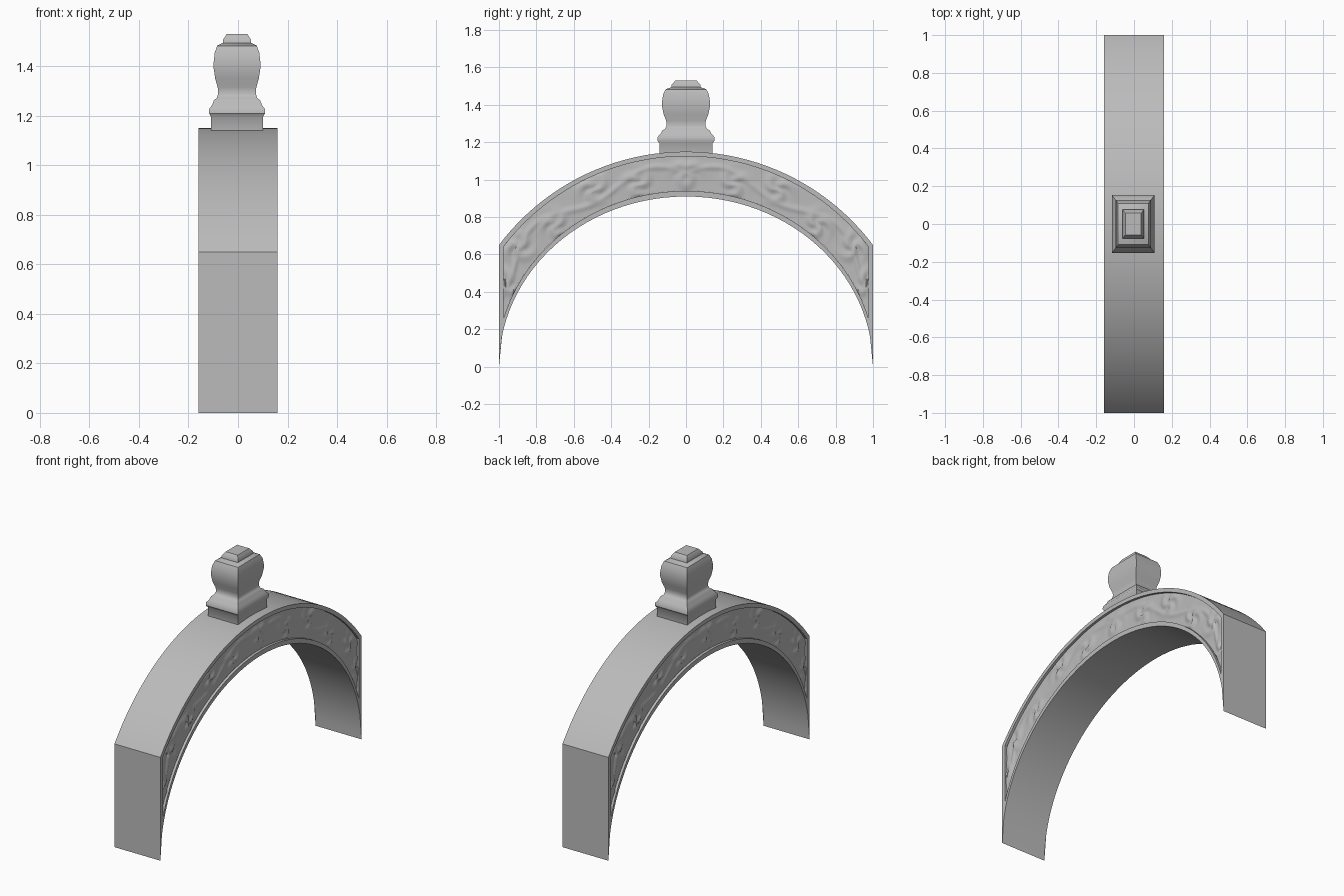
import bpy, bmesh
from math import sin, cos, pi, sqrt, atan2, exp, hypot, radians

cube = bpy.data.objects.get("Cube")
if cube:
    bpy.data.objects.remove(cube, do_unlink=True)

stone = bpy.data.materials.new("grey stone")
stone.use_nodes = True
GREY = (0.5, 0.5, 0.5, 1)
stone.diffuse_color = GREY
stone.node_tree.nodes["Principled BSDF"].inputs["Base Color"].default_value = GREY

HALF = 0.16       # half thickness of the arch
DEPTH = 0.016     # recess of the carved panels
PANEL_Y = 0.975   # half width of the carved panels


def finish(name, bm, angle=35):
    bmesh.ops.recalc_face_normals(bm, faces=bm.faces)
    mesh = bpy.data.meshes.new(name)
    bm.to_mesh(mesh)
    bm.free()
    mesh.materials.append(stone)
    obj = bpy.data.objects.new(name, mesh)
    bpy.context.collection.objects.link(obj)
    bpy.ops.object.select_all(action='DESELECT')
    obj.select_set(True)
    bpy.context.view_layer.objects.active = obj
    bpy.ops.object.shade_smooth_by_angle(angle=radians(angle))
    return obj


def circle_z(y, radius):
    return sqrt(radius * radius - y * y) - 0.1


def ellipse_z(y, a, b):
    return b * sqrt(max(0, 1 - (y / a) ** 2))


def panel_span(y):
    return ellipse_z(y, 1.015, 0.94), circle_z(y, 1.225)


# Arch body with a raised frame around each side recess
def side_section(k, s):
    y, py = k, k * PANEL_Y
    low, high = panel_span(py)
    x, xr = s * HALF, s * (HALF - DEPTH)
    return [(x, y, ellipse_z(y, 1, 0.91)), (x, py, low), (xr, py, low),
            (xr, py, high), (x, py, high), (x, y, circle_z(y, 1.25))]


bm = bmesh.new()
SEGS = 56
columns = []
for i in range(SEGS + 1):
    k = sin(pi * (i / SEGS - 0.5))
    pts = side_section(k, 1) + side_section(k, -1)[::-1]
    columns.append([bm.verts.new(p) for p in pts])
for a, b in zip(columns, columns[1:]):
    for j in range(12):
        if j not in (2, 8):     # the carved panels fill these
            n = (j + 1) % 12
            bm.faces.new((a[j], a[n], b[n], b[j]))
for c in (columns[0], columns[-1]):
    for quad in ((0, 1, 4, 5), (1, 2, 3, 4), (6, 7, 10, 11),
                 (7, 8, 9, 10), (0, 5, 6, 11)):
        bm.faces.new([c[q] for q in quad])
finish("arch_body", bm)


# Shallow scrollwork: a waving stem with curled leaves along it
def relief(y, z):
    s = abs(1.135 * atan2(y, z + 0.1))
    r = hypot(y, z + 0.1) - 1.135
    h = 0.6 * exp(-((r - 0.045 * sin(s * 9)) / 0.014) ** 2)
    for centre, side in ((0, 0), (0.27, -1), (0.5, 1), (0.78, -1), (1.0, 1), (1.2, -1)):
        ds, dr = s - centre, r - 0.025 * side
        d = hypot(ds, dr)
        swirl = 0.5 + 0.5 * cos(3 * atan2(dr, ds) + 60 * d)
        h = max(h, swirl * exp(-(d / 0.085) ** 4))
    return h


def carved_panel(name, s):
    bm = bmesh.new()
    cols, rows = 180, 18
    grid = []
    for i in range(cols + 1):
        y = PANEL_Y * sin(pi * (i / cols - 0.5))
        low, high = panel_span(y)
        line = []
        for j in range(rows + 1):
            z = low + (high - low) * j / rows
            edge = i in (0, cols) or j in (0, rows)
            h = 0 if edge else 0.012 * relief(y, z)
            line.append(bm.verts.new((s * (HALF - DEPTH + h), y, z)))
        grid.append(line)
    for a, b in zip(grid, grid[1:]):
        for j in range(rows):
            quad = (a[j], b[j], b[j + 1], a[j + 1])
            bm.faces.new(quad if s > 0 else quad[::-1])
    mesh_obj = finish(name, bm, 60)
    # an open sheet must face outwards
    if mesh_obj.data.polygons[0].normal.x * s < 0:
        mesh_obj.data.flip_normals()


carved_panel("left_carved_panel", 1)
carved_panel("right_carved_panel", -1)

# Rectangular moulded finial: (half width in x, height)
PROFILE = [(0.105, 1.12), (0.105, 1.195), (0.113, 1.21), (0.112, 1.228),
           (0.100, 1.245), (0.094, 1.262), (0.082, 1.272), (0.076, 1.29),
           (0.078, 1.315), (0.088, 1.35), (0.094, 1.39), (0.094, 1.42),
           (0.09, 1.455), (0.08, 1.483), (0.057, 1.495), (0.056, 1.508),
           (0.042, 1.53)]
bm = bmesh.new()
rings = []
for w, z in PROFILE:
    d = w * 1.36
    rings.append([bm.verts.new((x * w - 0.004, y * d, z))
                  for x, y in ((-1, -1), (1, -1), (1, 1), (-1, 1))])
for a, b in zip(rings, rings[1:]):
    for j in range(4):
        n = (j + 1) % 4
        bm.faces.new((a[j], a[n], b[n], b[j]))
bm.faces.new(rings[0])
bm.faces.new(rings[-1])
finish("finial", bm, 40)
